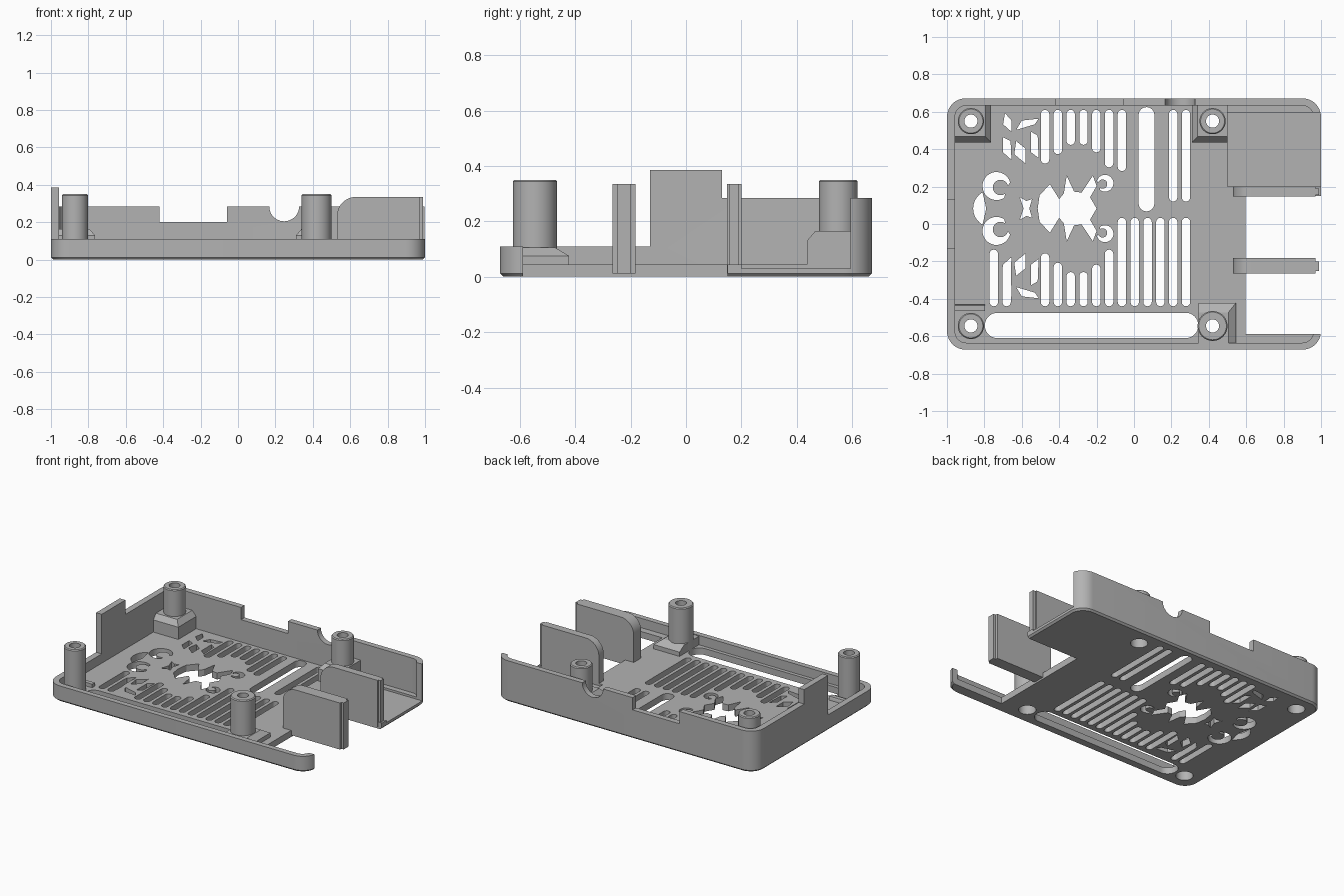
import bpy, bmesh
from math import cos, sin, pi, radians

if "Cube" in bpy.data.objects:
    bpy.data.objects.remove(bpy.data.objects["Cube"])

grey = bpy.data.materials.new("plain_grey")
grey.use_nodes = True
grey.diffuse_color = (0.45, 0.45, 0.45, 1)
grey.node_tree.nodes["Principled BSDF"].inputs["Base Color"].default_value = (0.45, 0.45, 0.45, 1)


def arc(cx, cy, r, a0, a1, n=10):
    return [(cx + r * cos(radians(a0 + (a1 - a0) * i / n)),
             cy + r * sin(radians(a0 + (a1 - a0) * i / n))) for i in range(n + 1)]


def rounded(x0, x1, y0, y1, r):
    return (arc(x1 - r, y1 - r, r, 0, 90) + arc(x0 + r, y1 - r, r, 90, 180)
            + arc(x0 + r, y0 + r, r, 180, 270) + arc(x1 - r, y0 + r, r, 270, 360))


def rect(x0, x1, y0, y1):
    return [(x0, y0), (x1, y0), (x1, y1), (x0, y1)]


def circle(x, y, r):
    return arc(x, y, r, 0, 352.5, 47)


def capsule(x, y0, y1, w):
    r = w / 2
    return arc(x, y1 - r, r, 0, 180, 8) + arc(x, y0 + r, r, 180, 360, 8)


def upright(x, z, y):
    return (x, y, z)


def flat(x, y, z):
    return (x, y, z)


def solid(name, lofts, place=flat):
    """Each loft is a list of (outline, level) layers, closed at both ends."""
    bm = bmesh.new()
    for layers in lofts:
        rings = [[bm.verts.new(place(px, py, lv)) for px, py in pts] for pts, lv in layers]
        bm.faces.new(rings[0][::-1])
        bm.faces.new(rings[-1])
        for lo, hi in zip(rings, rings[1:]):
            for i in range(len(lo)):
                j = (i + 1) % len(lo)
                bm.faces.new((lo[i], lo[j], hi[j], hi[i]))
    if place is upright:
        bmesh.ops.reverse_faces(bm, faces=bm.faces[:])
    me = bpy.data.meshes.new(name)
    bm.to_mesh(me)
    bm.free()
    ob = bpy.data.objects.new(name, me)
    bpy.context.collection.objects.link(ob)
    me.materials.append(grey)
    return ob


def prism(pts, z0, z1):
    return [(pts, z0), (pts, z1)]


def cut(ob, lofts, place=flat):
    tool = solid("cutter", lofts, place)
    mod = ob.modifiers.new("cut", 'BOOLEAN')
    mod.operation, mod.solver, mod.object = 'DIFFERENCE', 'EXACT', tool
    mod.use_self = len(lofts) > 1
    dg = bpy.context.evaluated_depsgraph_get()
    mesh = bpy.data.meshes.new_from_object(ob.evaluated_get(dg))
    ob.modifiers.clear()
    ob.data = mesh
    bpy.data.objects.remove(tool)


# Tray shell with bevelled underside
FLOOR, TOP = 0.045, 0.385
tray = solid("tray", [[(rounded(-0.988, 0.988, -0.66, 0.66, 0.09), 0),
                       (rounded(-1, 1, -0.672, 0.672, 0.1), 0.012),
                       (rounded(-1, 1, -0.672, 0.672, 0.1), TOP)]])
cut(tray, [prism(rounded(-0.957, 0.96, -0.635, 0.633, 0.06), FLOOR, 1)])

# Wall heights, open right end and port bay
cut(tray, [prism(rect(-2, 2, -2, -0.13), 0.11, 1)])
cut(tray, [prism(rect(-2, 2, 0.13, 2), 0.285, 1)])
cut(tray, [prism(rect(-0.9, 2, -0.5, 0.4), 0.2, 1)])
cut(tray, [prism(rect(0.9, 2, -0.588, 0.595), FLOOR, 1)])
cut(tray, [prism(rect(0.5, 2, 0.2, 0.595), 0.03, 1)])
cut(tray, [prism(rect(0.595, 2, -0.588, 0.15), -1, 1)])

# Back wall notches
cut(tray, [prism(rect(-0.42, -0.06, 0.5, 2), 0.2, 1)])
cut(tray, [prism(circle(0.247, 0.285, 0.08), 0.5, 0.8)], upright)

# Long front slot
cut(tray, [prism(rounded(-0.797, 0.343, -0.61, -0.475, 0.066), -1, 1)])

# Ventilation slots: the ornament in the middle shortens some of them
MID, PITCH, WIDTH = 0.083, 0.0685, 0.045
reach = {15: 0.22, 14: 0.3, 11: 0.24, 10: 0.29, 9: 0.34, 8: 0.34, 7: 0.3, 6: 0.22}
vents = []
for i in range(16):
    x = 0.278 - i * PITCH
    if i not in (12, 13):
        vents.append(capsule(x, -0.44, MID - reach.get(i, 0.05), WIDTH))
    if i < 2 or i in (5, 6, 7, 8, 9, 10, 11):
        start = 0.12 if i < 2 else MID + reach.get(i, 0.2)
        vents.append(capsule(x, start, 0.61, WIDTH))
vents.append(capsule(0.067, 0.067, 0.625, 0.085))

# Ornamental openings, mirrored about the middle line
half = [(-0.515, 0), (-0.505, 0.07), (-0.45, 0.13), (-0.40, 0.05), (-0.375, 0.08),
        (-0.36, 0.175), (-0.32, 0.09), (-0.28, 0.085), (-0.22, 0.175), (-0.2, 0.12),
        (-0.235, 0.06), (-0.2, 0)]
vents.append(half + [(x, -y) for x, y in half[-2:0:-1]])
vents[-1] = [(x, y + MID) for x, y in vents[-1]][::-1]
vents.append([(-0.86, MID)] + arc(-0.72, MID, 0.14, 225, 135)[::-1][1:-1])
vents[-1] = arc(-0.76, MID, 0.1, 120, 240) + [(-0.79, MID)]
vents.append([(-0.61, MID - 0.06), (-0.575, MID - 0.04), (-0.545, MID - 0.05), (-0.56, MID),
              (-0.545, MID + 0.05), (-0.575, MID + 0.04), (-0.61, MID + 0.06), (-0.59, MID)])


def crescent(x, y, r, turn):
    inner = arc(x + r * 0.3 * cos(radians(turn)), y + r * 0.3 * sin(radians(turn)),
                r * 0.55, turn + 325, turn + 35, 20)
    return arc(x, y, r, turn + 35, turn + 325, 24) + inner


for s in (1, -1):
    leaves = [crescent(-0.735, MID + s * 0.12, 0.075, -20 * s),
              crescent(-0.155, MID + s * 0.135, 0.045, 200 * s)]
    leaves += [[(x, MID + s * y) for x, y in pts][::s] for pts in (
        [(-0.7, 0.3), (-0.655, 0.26), (-0.66, 0.36), (-0.7, 0.38)],
        [(-0.64, 0.29), (-0.58, 0.24), (-0.58, 0.32), (-0.63, 0.36)],
        [(-0.55, 0.3), (-0.51, 0.27), (-0.515, 0.39), (-0.55, 0.41)],
        [(-0.7, 0.45), (-0.655, 0.41), (-0.655, 0.47), (-0.69, 0.51)],
        [(-0.63, 0.42), (-0.53, 0.45), (-0.51, 0.48), (-0.6, 0.47)])]
    vents += leaves
cut(tray, [prism(p, -0.1, 0.15) for p in vents])

# Screw posts with sloped pedestals and countersunk holes
posts = {
    "back_left": (-0.872, 0.55, 0.07, (-0.97, -0.765, 0.437, 0.64), (0, 0.03, 0.03, 0), 0.13, 0.165),
    "back_right": (0.42, 0.55, 0.07, (0.31, 0.5, 0.437, 0.64), (0.03, 0, 0.03, 0), 0.13, 0.165),
    "front_left": (-0.872, -0.545, 0.07, (-0.97, -0.797, -0.464, -0.43), (0, 0, 0, 0.005), 0.06, 0.07),
    "front_right": (0.42, -0.545, 0.08, (0.345, 0.545, -0.64, -0.422), (0, 0.04, 0, 0.05), 0.075, 0.105),
}
for name, (x, y, r, (x0, x1, y0, y1), (a, b, c, d), zm, zt) in posts.items():
    bore = [(circle(x, y, 0.055), -0.1), (circle(x, y, 0.055), 0.13),
            (circle(x, y, 0.035), 0.13), (circle(x, y, 0.035), 1)]
    post = solid(name + "_post", [[(circle(x, y, r), 0.02), (circle(x, y, r), 0.344),
                                   (circle(x, y, r - 0.006), 0.35)]])
    base = solid(name + "_pedestal", [[(rect(x0, x1, y0, y1), 0.02), (rect(x0, x1, y0, y1), zm),
                                       (rect(x0 + a, x1 - b, y0 + c, y1 - d), zt)]])
    for ob in (post, base, tray):
        cut(ob, [bore])

# Port dividers: rounded inner corner, narrow tongue on the outer edge
side = [(0.53, 0.012), (0.97, 0.012), (0.97, 0.335)] + arc(0.63, 0.235, 0.1, 90, 180)
for name, y0, y1, t0, t1 in (("inner_divider", -0.265, -0.183, -0.25, -0.2),
                             ("bay_divider", 0.148, 0.2, 0.155, 0.19)):
    solid(name, [prism(side, y0, y1)], upright)
    solid(name + "_tongue", [prism(rect(0.96, 0.988, 0.012, 0.335), t0, t1)], upright)

# Smooth curved faces, keep edges sharp
bpy.ops.object.select_all(action='DESELECT')
for ob in bpy.context.collection.objects:
    if ob.type == 'MESH' and ob.data.materials and ob.data.materials[0] == grey:
        ob.select_set(True)
        bpy.context.view_layer.objects.active = ob
bpy.ops.object.shade_smooth_by_angle(angle=radians(30))
